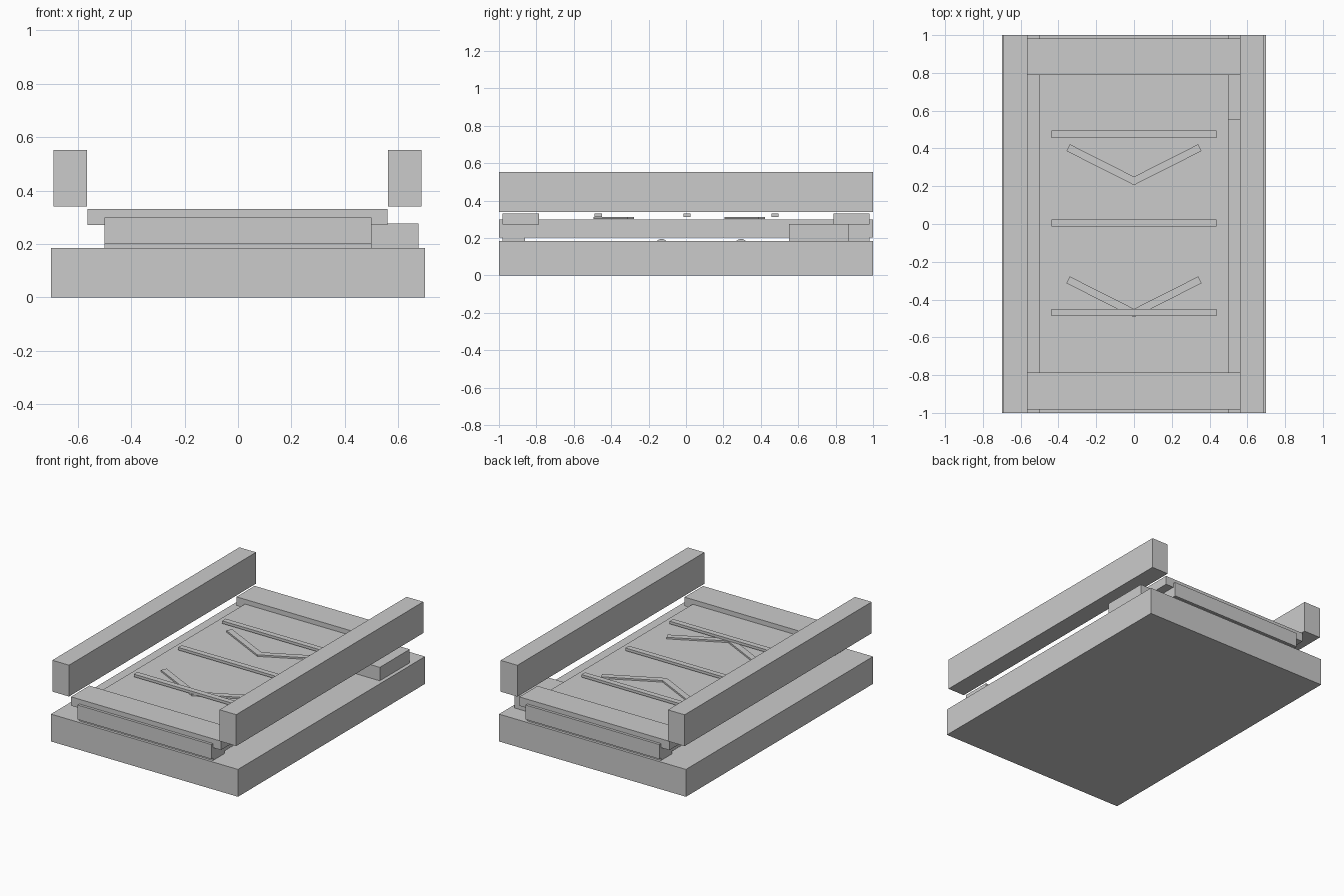
import bpy
from math import radians, pi

if "Cube" in bpy.data.objects:
    bpy.data.objects.remove(bpy.data.objects["Cube"])


def box(name, x, y, z, angle=0):
    """Box from (min, max) extents, optionally turned about its own z axis."""
    ext = (x, y, z)
    bpy.ops.mesh.primitive_cube_add(size=1, location=[(a + b) / 2 for a, b in ext],
                                    rotation=(0, 0, radians(angle)))
    ob = bpy.context.object
    ob.name = name
    ob.scale = [b - a for a, b in ext]
    return ob


# Base slab and raised side rails
box("base_slab", (-0.70, 0.70), (-1, 1), (0, 0.185))
box("left_rail", (-0.69, -0.565), (-1, 1), (0.34, 0.552))
box("right_rail", (0.562, 0.687), (-1, 1), (0.34, 0.552))

# Central bed with end crossbeams and spacer strips below
box("bed", (-0.50, 0.50), (-1, 1), (0.202, 0.30))
box("front_crossbeam", (-0.563, 0.56), (-0.982, -0.785), (0.272, 0.332))
box("back_crossbeam", (-0.563, 0.56), (0.788, 0.982), (0.272, 0.332))
box("front_spacer", (-0.50, 0.50), (-0.982, -0.86), (0.185, 0.202))
box("back_spacer", (-0.50, 0.50), (0.865, 0.982), (0.185, 0.202))

# Motor housing beside the bed
box("motor_housing", (0.50, 0.675), (0.552, 0.872), (0.185, 0.276))

# Rollers half sunk in the base
for i, y in enumerate((-0.13, 0.295)):
    bpy.ops.mesh.primitive_cylinder_add(vertices=24, radius=0.035, depth=0.95,
                                        location=(0, y, 0.16), rotation=(0, pi / 2, 0))
    bpy.context.object.name = f"roller_{i + 1}"
    bpy.ops.object.shade_smooth_by_angle()

# Cross slats above the bed
for i, y in enumerate((-0.469, 0.005, 0.475)):
    box(f"slat_{i + 1}", (-0.438, 0.437), (y - 0.019, y + 0.019), (0.312, 0.33))

# Chevron markers made of two angled bars each
for i, y in enumerate((-0.386, 0.314)):
    for side, s in (("left", -1), ("right", 1)):
        cx = 0.17 * s
        box(f"chevron_{i + 1}_{side}", (cx - 0.2, cx + 0.2), (y - 0.02, y + 0.02),
            (0.302, 0.313), 26.8 * s)
